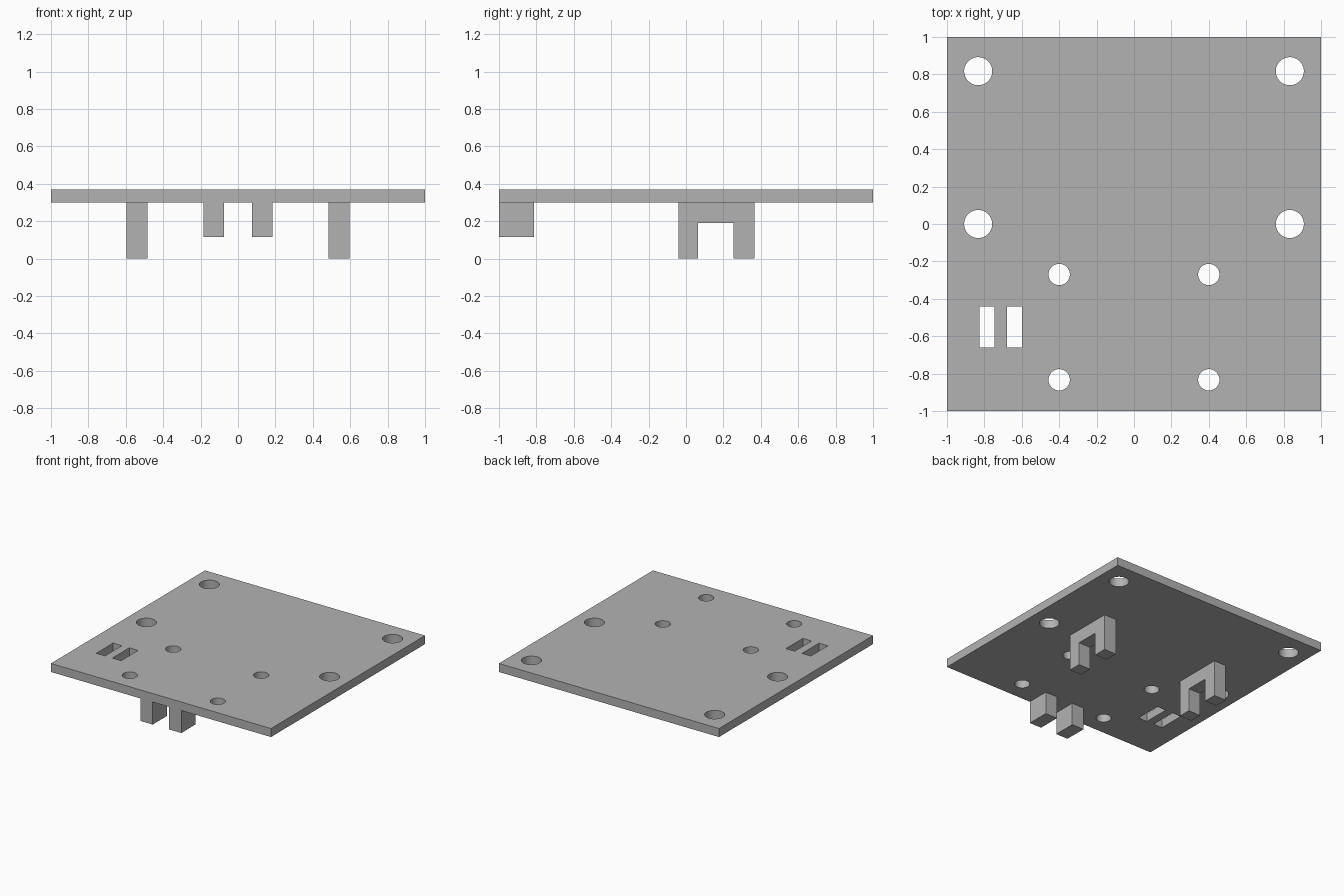
import bpy
import bmesh
from mathutils import Matrix, Vector

if "Cube" in bpy.data.objects:
    bpy.data.objects.remove(bpy.data.objects["Cube"], do_unlink=True)

BOTTOM, TOP = 0.30, 0.37

grey = bpy.data.materials.new("plain grey")
grey.use_nodes = True
COLOUR = (0.45, 0.45, 0.45, 1)
grey.diffuse_color = COLOUR
grey.node_tree.nodes["Principled BSDF"].inputs["Base Color"].default_value = COLOUR


def add_box(bm, low, high):
    low, high = Vector(low), Vector(high)
    place = Matrix.Translation((low + high) / 2) @ Matrix.Diagonal((*(high - low), 1))
    bmesh.ops.create_cube(bm, size=1, matrix=place)


def add_drill(bm, x, y, radius):
    bmesh.ops.create_cone(bm, cap_ends=True, segments=64, radius1=radius, radius2=radius,
                          depth=1, matrix=Matrix.Translation((x, y, BOTTOM)))


def finish(bm, name):
    mesh = bpy.data.meshes.new(name)
    bm.to_mesh(mesh)
    bm.free()
    mesh.materials.append(grey)
    obj = bpy.data.objects.new(name, mesh)
    bpy.context.collection.objects.link(obj)
    return obj


# Base plate
bm = bmesh.new()
add_box(bm, (-1, -1, BOTTOM), (1, 1, TOP))
plate = finish(bm, "base_plate")

# Cutter for mounting holes and strap slots
bm = bmesh.new()
for side in (-1, 1):
    for y in (0, 0.817):
        add_drill(bm, side * 0.833, y, 0.075)
    for y in (-0.27, -0.833):
        add_drill(bm, side * 0.4, y, 0.057)
for x in (-0.827, -0.68):
    add_box(bm, (x, -0.66, 0), (x + 0.08, -0.44, 1))
cutter = finish(bm, "hole_cutter")
cutter.hide_render = True

# Cut the plate, then drop the cutter
cut = plate.modifiers.new("holes", "BOOLEAN")
cut.operation = "DIFFERENCE"
cut.solver = "EXACT"
cut.object = cutter
bpy.context.view_layer.objects.active = plate
plate.select_set(True)
bpy.ops.object.modifier_apply(modifier=cut.name)
bpy.data.objects.remove(cutter, do_unlink=True)
bpy.ops.object.shade_smooth_by_angle()

# Arch profile in y and z, extruded across x
ARCH = [(-0.04, 0), (0.065, 0), (0.065, 0.19), (0.255, 0.19),
        (0.255, 0), (0.365, 0), (0.365, BOTTOM), (-0.04, BOTTOM)]

for name, side in (("left", 1), ("right", -1)):
    # Arched bracket under the middle
    bm = bmesh.new()
    face = bm.faces.new([bm.verts.new((side * 0.54 - 0.055, y, z)) for y, z in ARCH])
    swept = bmesh.ops.extrude_face_region(bm, geom=[face])["geom"]
    bmesh.ops.translate(bm, vec=(0.11, 0, 0),
                        verts=[v for v in swept if isinstance(v, bmesh.types.BMVert)])
    bmesh.ops.recalc_face_normals(bm, faces=bm.faces)
    finish(bm, name + "_bracket")

    # Lug under the front edge
    bm = bmesh.new()
    x = side * 0.13
    add_box(bm, (x - 0.055, -1, 0.115), (x + 0.055, -0.813, BOTTOM))
    finish(bm, name + "_front_lug")
